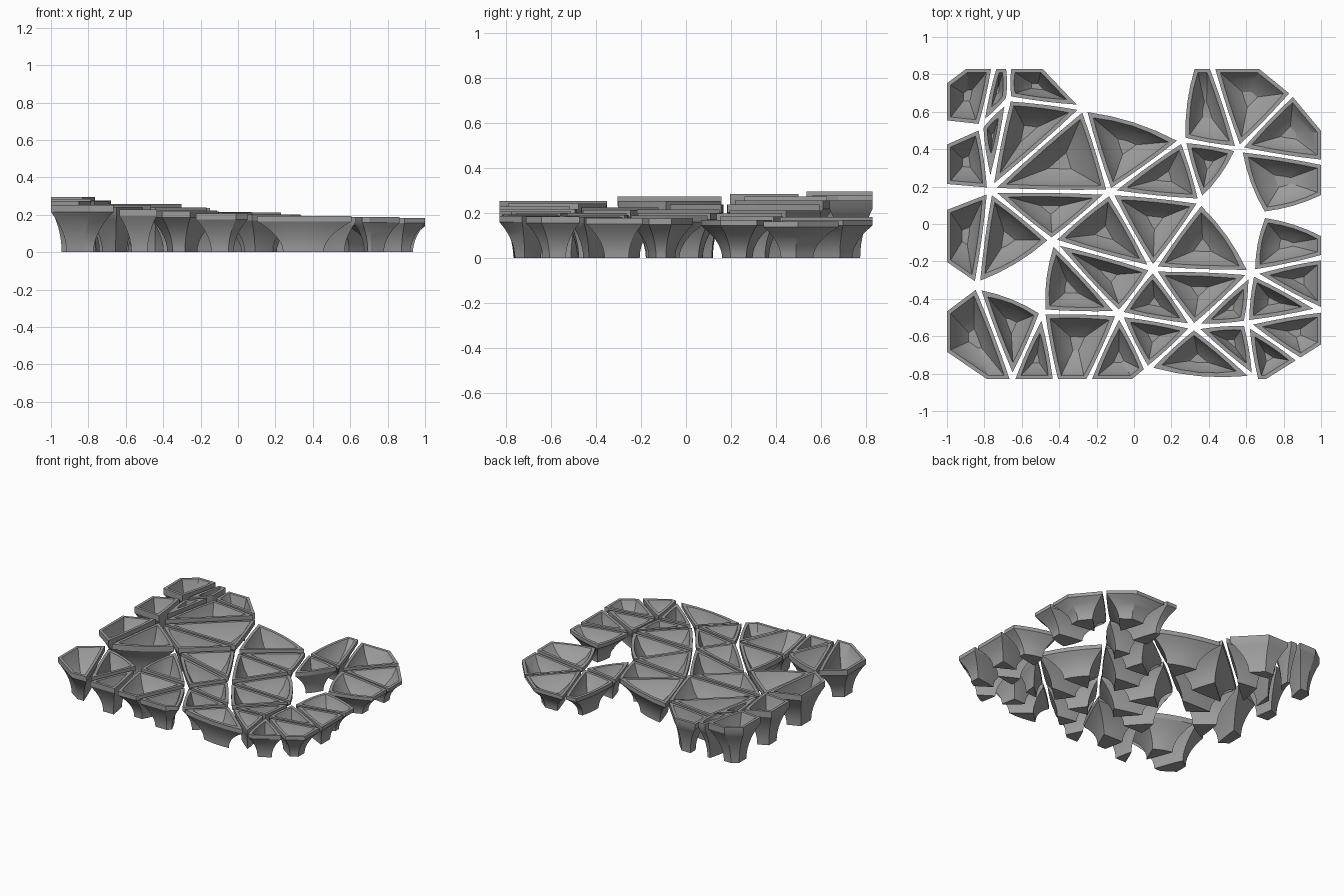
import bpy, bmesh
from mathutils import Vector

cube = bpy.data.objects.get("Cube")
if cube:
    bpy.data.objects.remove(cube)

HALF_X, HALF_Y = 100, 83      # footprint limits, in hundredths
GAP, RIM = 0.014, 0.02        # half joint width at corners, rim width
STEM = 0.43                   # foot size against collar size

# Junctions of the cracked layout, in hundredths
inner = dict(
    a=(-67, 67), b=(-82, 52), c=(-77, 18), d=(-27, 62), e=(-13, 17), f=(26, 45),
    g=(36, 12), h=(56, 40), i=(-44, -9), j=(10, -24), k=(63, -26), l=(-8, -48),
    m=(32, -55), n=(60, -53), o=(-49, -47), p=(-84, -33), q=(7, -78), N=(69, 5),
    J=(85, 70), U=(89, -73))
left, right, back, front = -HALF_X, HALF_X, HALF_Y, -HALF_Y
border = dict(
    A=(left, 77), B=(-92, back), s=(-75, back), t=(-67, back), C=(left, 54),
    D=(-47, back), E=(left, 44), F=(left, 20), O=(left, 9), P=(left, -22),
    G=(31, back), H=(42, back), I=(69, back), K=(right, 52), L=(right, 33),
    M=(right, 14), Q=(right, -5), R=(right, -18), S=(right, -46), T=(right, -66),
    V=(73, front), r=(65, front), W=(1, front), X=(-24, front), Y=(-42, front),
    z=(-65, front), x=(-81, front), y=(left, -70), w=(left, -45))
nodes = {key: Vector(v) / 100 for key, v in {**inner, **border}.items()}

# Each cell is a ring of junctions
cells = """ABsbC stab tDda abc EbcF adc cde dfe efg fhg GHhf HIJh JKLh hLMN
OcpP cip cei iej egj gkj ijl ilo jml jkm knm NQRk kRS kSn nSTU nUVr nrm mrq
lmq lqWX olXY oYz poz pzxyw""".split()

clay = bpy.data.materials.new("grey clay")
clay.use_nodes = True
grey = (0.34, 0.34, 0.34, 1)
clay.diffuse_color = grey
clay.node_tree.nodes["Principled BSDF"].inputs["Base Color"].default_value = grey


def sides(cell):
    return list(zip(cell, cell[1:] + cell[:1]))


def cross(u, v):
    return u.x * v.y - u.y * v.x


def on_border(u, v):
    return any(abs(abs(nodes[u][n]) - lim / 100) < 1e-4 and abs(nodes[u][n] - nodes[v][n]) < 1e-4
               for n, lim in enumerate((HALF_X, HALF_Y)))


uses = {}
for cell in cells:
    for u, v in sides(cell):
        uses[frozenset((u, v))] = uses.get(frozenset((u, v)), 0) + 1


def bulge(u, v):
    """How far the middle of a side bows outwards."""
    length = (nodes[v] - nodes[u]).length
    if on_border(u, v):
        return 0
    if uses[frozenset((u, v))] > 1:
        return 0.005
    return 0.04 * length if length > 0.3 else 0


def outline(cell, extra):
    """Cell outline shrunk from its joints, with bowed sides."""
    lines = []
    for u, v in sides(cell):
        along = (nodes[v] - nodes[u]).normalized()
        inward = Vector((-along.y, along.x))
        dist = extra + (0 if on_border(u, v) else GAP)
        lines.append((nodes[u] + inward * dist, along, inward))
    corners = []
    for n, (start, along, _) in enumerate(lines):
        before, prior, _ = lines[n - 1]
        corners.append(before + prior * (cross(start - before, along) / cross(prior, along)))
    points = []
    for n, (u, v) in enumerate(sides(cell)):
        here, there = corners[n], corners[(n + 1) % len(corners)]
        points.append(here)
        if bulge(u, v):
            for step in (0.25, 0.5, 0.75):
                bow = 4 * step * (1 - step) * bulge(u, v)
                points.append(here.lerp(there, step) - lines[n][2] * bow)
    return points


def centroid(points):
    total, area = Vector((0, 0)), 0
    for u, v in zip(points, points[1:] + points[:1]):
        total += (u + v) * cross(u, v) / 3
        area += cross(u, v)
    return total / area


def pot(cell, number):
    """Flared planter with a flat rim and a stepped hollow."""
    if sum(cross(nodes[u], nodes[v]) for u, v in sides(cell)) < 0:
        cell = cell[::-1]
    outer, lip = outline(cell, 0), outline(cell, RIM)
    mid = centroid(outer)
    height = 0.207 - 0.058 * mid.x + 0.02 * mid.x ** 2 + mid.y * (0.004 - 0.029 * mid.x)
    rings = []
    for step in range(8):                      # curved stem
        u = step / 7
        rings.append((outer, STEM + (1 - STEM) * u * u, 0.85 * u))
    rings += [(outer, 1, 1), (lip, 1, 1),      # collar and rim
              (lip, 0.74, 0.68), (lip, 0.24, 0.42)]   # hollow
    bm = bmesh.new()
    loops = [[bm.verts.new((*(mid + (p - mid) * scale), z * height)) for p in shape]
             for shape, scale, z in rings]
    for low, high in zip(loops, loops[1:]):
        for n in range(len(low)):
            m = (n + 1) % len(low)
            bm.faces.new((low[n], low[m], high[m], high[n]))
    bm.faces.new(loops[0][::-1])
    bm.faces.new(loops[-1])
    mesh = bpy.data.meshes.new(f"planter_{number}")
    bm.to_mesh(mesh)
    bm.free()
    mesh.materials.append(clay)
    obj = bpy.data.objects.new(f"planter_{number}", mesh)
    bpy.context.collection.objects.link(obj)
    return obj


bpy.ops.object.select_all(action='DESELECT')
for number, cell in enumerate(cells, 1):
    planter = pot(cell, number)
    planter.select_set(True)
    bpy.context.view_layer.objects.active = planter
bpy.ops.object.shade_smooth_by_angle(angle=0.5)
